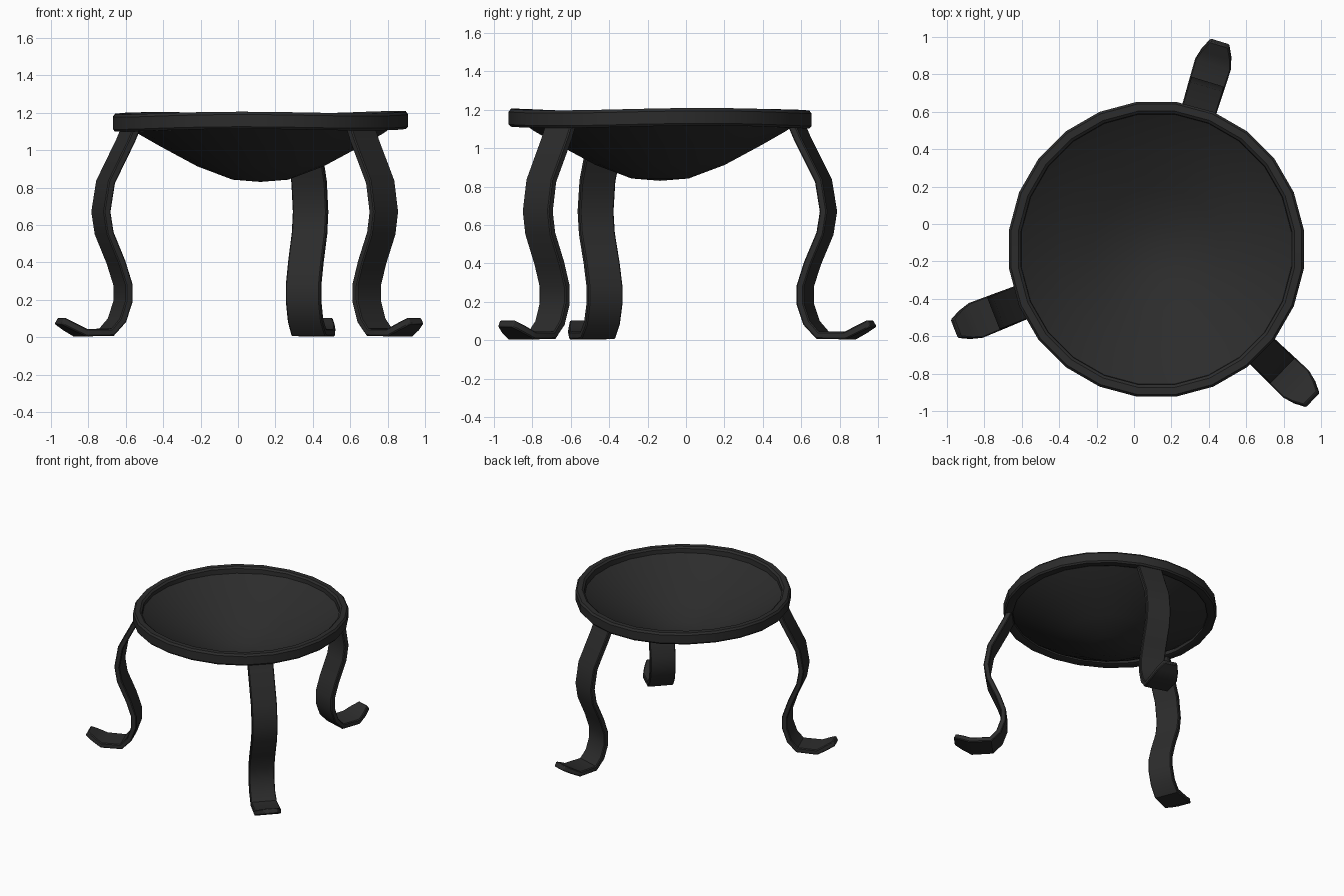
import bpy, bmesh
from math import sin, cos, radians, pi
from mathutils import Vector

if "Cube" in bpy.data.objects:
    bpy.data.objects.remove(bpy.data.objects["Cube"])

CENTRE = Vector((0.12, -0.135, 0))
iron = bpy.data.materials.new("dark_iron")
iron.diffuse_color = (0.025, 0.025, 0.025, 1)
iron.use_nodes = True
iron.node_tree.nodes["Principled BSDF"].inputs["Base Color"].default_value = iron.diffuse_color


def finish(name, bm, angle):
    bmesh.ops.recalc_face_normals(bm, faces=bm.faces)
    me = bpy.data.meshes.new(name)
    bm.to_mesh(me)
    bm.free()
    me.shade_smooth()
    me.set_sharp_from_angle(angle=radians(angle))
    me.materials.append(iron)
    ob = bpy.data.objects.new(name, me)
    bpy.context.collection.objects.link(ob)
    return ob


def lathe(name, profile, closed, wobble=0.0, sides=24, angle=35):
    """Revolve (radius, z) points around the bowl centre."""
    bm = bmesh.new()
    rings = []
    for r, z in profile:
        if r == 0:
            rings.append([bm.verts.new(CENTRE + Vector((0, 0, z)))] * sides)
            continue
        ring = []
        for i in range(sides):
            a = 2 * pi * (i + 0.5) / sides
            dz = wobble * sin(3 * a + 0.6) + 0.6 * wobble * cos(a)
            ring.append(bm.verts.new(CENTRE + Vector((r * cos(a), r * sin(a), z + dz))))
        rings.append(ring)
    n = len(rings)
    for k in range(n if closed else n - 1):
        p, q = rings[k], rings[(k + 1) % n]
        for i in range(sides):
            j = (i + 1) % sides
            corners = dict.fromkeys([p[i], p[j], q[j], q[i]])
            bm.faces.new(list(corners))
    return finish(name, bm, angle)


def leg(name, degrees):
    """Flat bar swept along an S curve, curling up into a tapered toe."""
    # (radius, z, half width)
    path = [(0.735, 1.14, 0.095), (0.775, 1.05, 0.095), (0.89, 0.83, 0.095),
            (0.917, 0.67, 0.095), (0.898, 0.555, 0.095), (0.83, 0.40, 0.095),
            (0.79, 0.28, 0.095), (0.79, 0.19, 0.095), (0.825, 0.09, 0.095),
            (0.885, 0.026, 0.097), (1.035, 0.024, 0.1), (1.095, 0.055, 0.082),
            (1.155, 0.088, 0.052)]
    half = 0.02
    a = radians(degrees)
    out, side = Vector((cos(a), sin(a), 0)), Vector((-sin(a), cos(a), 0))
    pts = [out * r + Vector((0, 0, z)) for r, z, w in path]
    bm = bmesh.new()
    prev = None
    for i, (p, (r, z, w)) in enumerate(zip(pts, path)):
        tangent = (pts[min(i + 1, len(pts) - 1)] - pts[max(i - 1, 0)]).normalized()
        normal = tangent.cross(side)
        ring = []
        for s, t in ((-1, -1), (1, -1), (1, 1), (-1, 1)):
            co = CENTRE + p + side * (s * w) + normal * (t * half)
            co.z = max(co.z, 0)
            ring.append(bm.verts.new(co))
        if prev:
            for k in range(4):
                bm.faces.new((prev[k], prev[(k + 1) % 4], ring[(k + 1) % 4], ring[k]))
        else:
            bm.faces.new(ring)
        prev = ring
    bm.faces.new(prev)
    ob = finish(name, bm, 40)
    bevel = ob.modifiers.new("soft_edges", 'BEVEL')
    bevel.width = 0.006
    bevel.segments = 1
    bevel.limit_method = 'ANGLE'
    bevel.angle_limit = radians(50)
    return ob


# Chunky, slightly uneven hammered rim
lathe("rim", [(0.745, 1.108), (0.785, 1.108), (0.795, 1.12), (0.795, 1.185),
              (0.783, 1.2), (0.745, 1.2), (0.73, 1.188), (0.725, 1.115)],
      closed=True, wobble=0.006)

# Shallow hollow bowl hanging in the rim
outer = [(0.735, 1.14), (0.66, 1.088), (0.54, 1.02), (0.34, 0.913), (0.15, 0.842), (0, 0.83)]
inner = [(r - 0.006 if r else 0, z + 0.014) for r, z in reversed(outer)]
lathe("bowl_outside", outer, closed=False, angle=60)
lathe("bowl_inside", inner, closed=False, angle=60).data.flip_normals()

# Three scrolled legs
for label, deg in (("back", 73), ("left", 201.5), ("right", -44)):
    leg(label + "_leg", deg)
